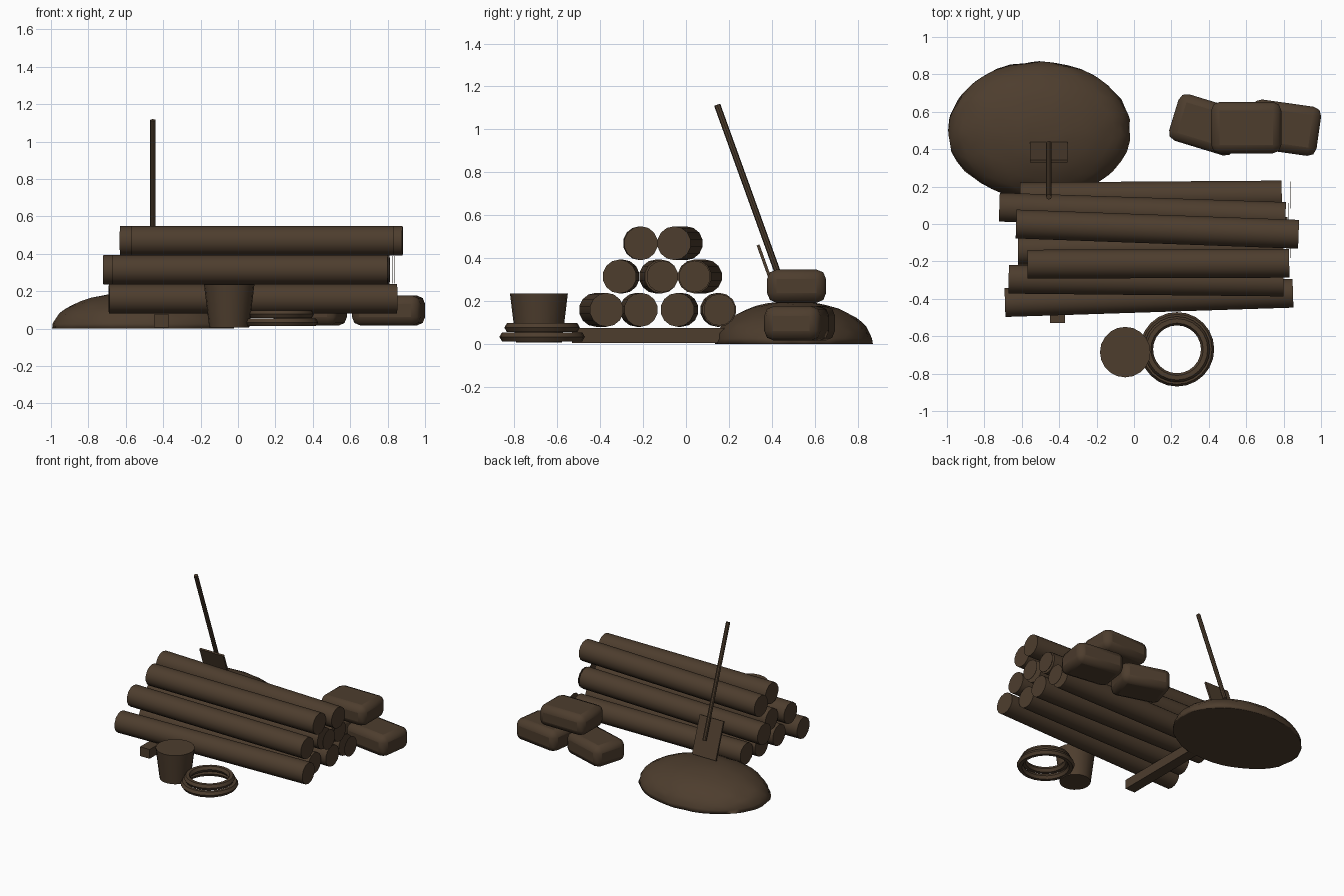
import bpy, math, random
from mathutils import Vector, Euler

if "Cube" in bpy.data.objects:
    bpy.data.objects.remove(bpy.data.objects["Cube"])

random.seed(4)
brown = bpy.data.materials.new("dark_brown")
brown.diffuse_color = (0.075, 0.047, 0.027, 1)
brown.use_nodes = True
brown.node_tree.nodes["Principled BSDF"].inputs["Base Color"].default_value = brown.diffuse_color


def finish(name, smooth=None):
    ob = bpy.context.object
    ob.name = name
    ob.data.materials.clear()
    ob.data.materials.append(brown)
    if smooth:
        bpy.ops.object.shade_smooth_by_angle(angle=math.radians(smooth))
    return ob


def rod(name, a, b, r, sides, smooth=40):
    a, b = Vector(a), Vector(b)
    d = b - a
    bpy.ops.mesh.primitive_cylinder_add(vertices=sides, radius=r, depth=d.length, location=(a + b) / 2,
                                        rotation=d.to_track_quat('Z', 'Y').to_euler())
    return finish(name, smooth)


def box(name, loc, size, rot=(0, 0, 0)):
    bpy.ops.mesh.primitive_cube_add(size=1, location=loc, rotation=rot)
    ob = finish(name)
    ob.scale = size
    bpy.ops.object.transform_apply(location=False, rotation=False, scale=True)
    return ob


# stacked logs: z, left x, left y, right x, right y
logs = [
    (0.16, -0.69, -0.42, 0.85, -0.37), (0.16, -0.62, -0.23, 0.79, -0.21),
    (0.16, -0.62, -0.02, 0.82, -0.04), (0.16, -0.61, 0.145, 0.79, 0.155),
    (0.315, -0.67, -0.295, 0.80, -0.31), (0.315, -0.62, -0.14, 0.80, -0.115),
    (0.315, -0.72, 0.09, 0.81, 0.04),
    (0.47, -0.57, -0.215, 0.83, -0.21), (0.47, -0.63, 0.0, 0.88, -0.055)]
for i, (z, x0, y0, x1, y1) in enumerate(logs):
    rod(f"log_{i + 1}", (x0, y0, z), (x1, y1, z), 0.079, 14)

# loose thin end discs just off the shorter logs
for i, (x, y, z) in enumerate([(0.835, 0.155, 0.16), (0.825, 0.04, 0.315), (0.838, -0.11, 0.315)]):
    rod(f"log_end_disc_{i + 1}", (x - 0.001, y, z), (x + 0.001, y, z), 0.074, 14, None)

# beam under the logs
box("support_beam", (-0.41, -0.13, 0.04), (0.08, 0.80, 0.07))

# bucket
bpy.ops.mesh.primitive_cone_add(vertices=20, radius1=0.107, radius2=0.135, depth=0.23, location=(-0.047, -0.685, 0.122))
finish("bucket", 40)

# coiled rope
for i, (z, major) in enumerate([(0.034, 0.175), (0.077, 0.152)]):
    bpy.ops.mesh.primitive_torus_add(major_segments=24, minor_segments=6, major_radius=major,
                                     minor_radius=0.024, location=(0.23, -0.67, z))
    finish(f"rope_coil_{i + 1}", 40)

# earth mound: squashed ball with a flat base
bpy.ops.mesh.primitive_ico_sphere_add(subdivisions=4, radius=1, location=(-0.507, 0.5, 0))
mound = finish("earth_mound", 30)
for v in mound.data.vertices:
    n = 1 + random.uniform(-0.012, 0.012)
    v.co = (v.co.x * 0.488 * n, v.co.y * 0.367 * n, max(v.co.z, 0) * 0.2 * n)

# shovel stuck in the mound
top, low = Vector((-0.455, 0.145, 1.115)), Vector((-0.455, 0.43, 0.325))
rod("shovel_handle", top, low, 0.015, 8)
lean = math.atan2(low.y - top.y, top.z - low.z)
box("shovel_blade", (-0.455, 0.383, 0.33), (0.2, 0.014, 0.28), (lean, 0, 0))


# soft sacks
def sack(name, loc, size, rot):
    ob = box(name, loc, size, rot)
    bev = ob.modifiers.new("rounding", 'BEVEL')
    bev.width, bev.segments = 0.045, 2
    bpy.ops.object.shade_smooth_by_angle(angle=math.radians(35))


sack("sack_left", (0.385, 0.53, 0.097), (0.36, 0.26, 0.16), (0, 0, math.radians(-17)))
sack("sack_right", (0.805, 0.515, 0.097), (0.37, 0.265, 0.16), (0, 0, math.radians(-8)))
sack("sack_top", (0.60, 0.515, 0.27), (0.375, 0.275, 0.155), (0, 0, 0))
